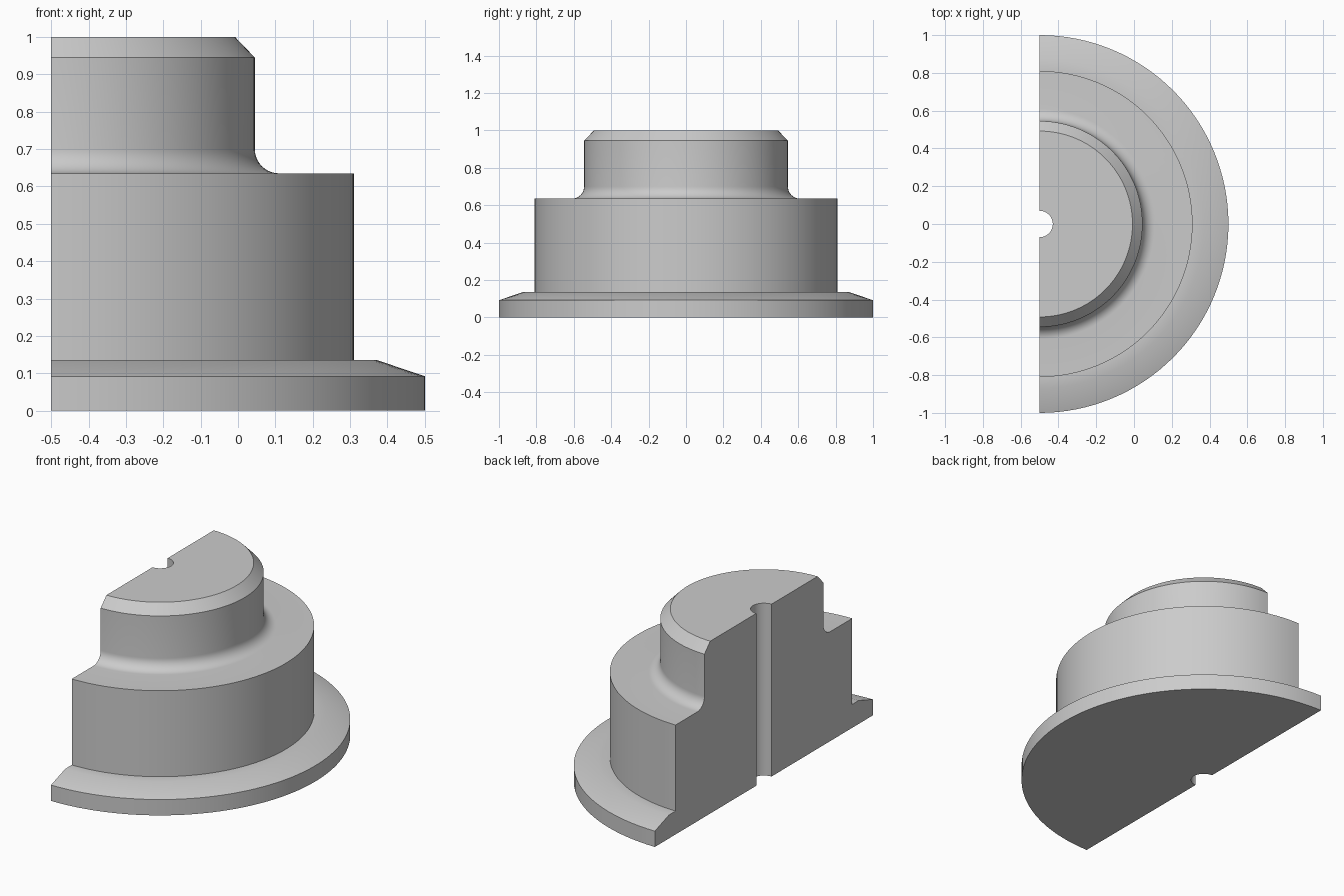
import bpy, bmesh
from math import sin, cos, pi, radians
from mathutils import Matrix, Vector

cube = bpy.data.objects.get("Cube")
if cube:
    bpy.data.objects.remove(cube, do_unlink=True)

# Plain grey metal
grey = bpy.data.materials.new("plain grey")
colour = (0.6, 0.6, 0.6, 1)
grey.diffuse_color = colour
grey.use_nodes = True
grey.node_tree.nodes["Principled BSDF"].inputs["Base Color"].default_value = colour

# Half section (radius, height): bore, flange, body, fillet, neck, chamfer
fillet, steps = 0.065, 10
neck_r, shoulder_z, bore_r = 0.545, 0.635, 0.07
arc = [(neck_r + fillet * (1 - sin(a)), shoulder_z + fillet * (1 - cos(a)))
       for a in (i * pi / 2 / steps for i in range(steps + 1))]
section = [(bore_r, 0), (1, 0), (1, 0.092), (0.87, 0.136), (0.81, 0.136),
           (0.81, shoulder_z)] + arc + [(neck_r, 0.945), (0.492, 1), (bore_r, 1)]

# Sweep the section half a turn about the axis
SEGMENTS = 64
bm = bmesh.new()
rings = []
for s in range(SEGMENTS + 1):
    turn = Matrix.Rotation(-pi / 2 + pi * s / SEGMENTS, 3, "Z")
    rings.append([bm.verts.new(turn @ Vector((r, 0, z))) for r, z in section])
n = len(section)
for a, b in zip(rings, rings[1:]):
    for i in range(n):
        j = (i + 1) % n
        bm.faces.new((a[i], b[i], b[j], a[j]))

# Flat cut faces either side of the bore
bm.faces.new(rings[0])
bm.faces.new(rings[-1])
bmesh.ops.recalc_face_normals(bm, faces=bm.faces)
bmesh.ops.translate(bm, verts=bm.verts, vec=(-0.5, 0, 0))

mesh = bpy.data.meshes.new("half_stepped_flange")
bm.to_mesh(mesh)
bm.free()
mesh.materials.append(grey)
flange = bpy.data.objects.new("half_stepped_flange", mesh)
bpy.context.collection.objects.link(flange)

# Smooth round walls, sharp steps
bpy.ops.object.select_all(action="DESELECT")
flange.select_set(True)
bpy.context.view_layer.objects.active = flange
bpy.ops.object.shade_smooth_by_angle(angle=radians(30))
